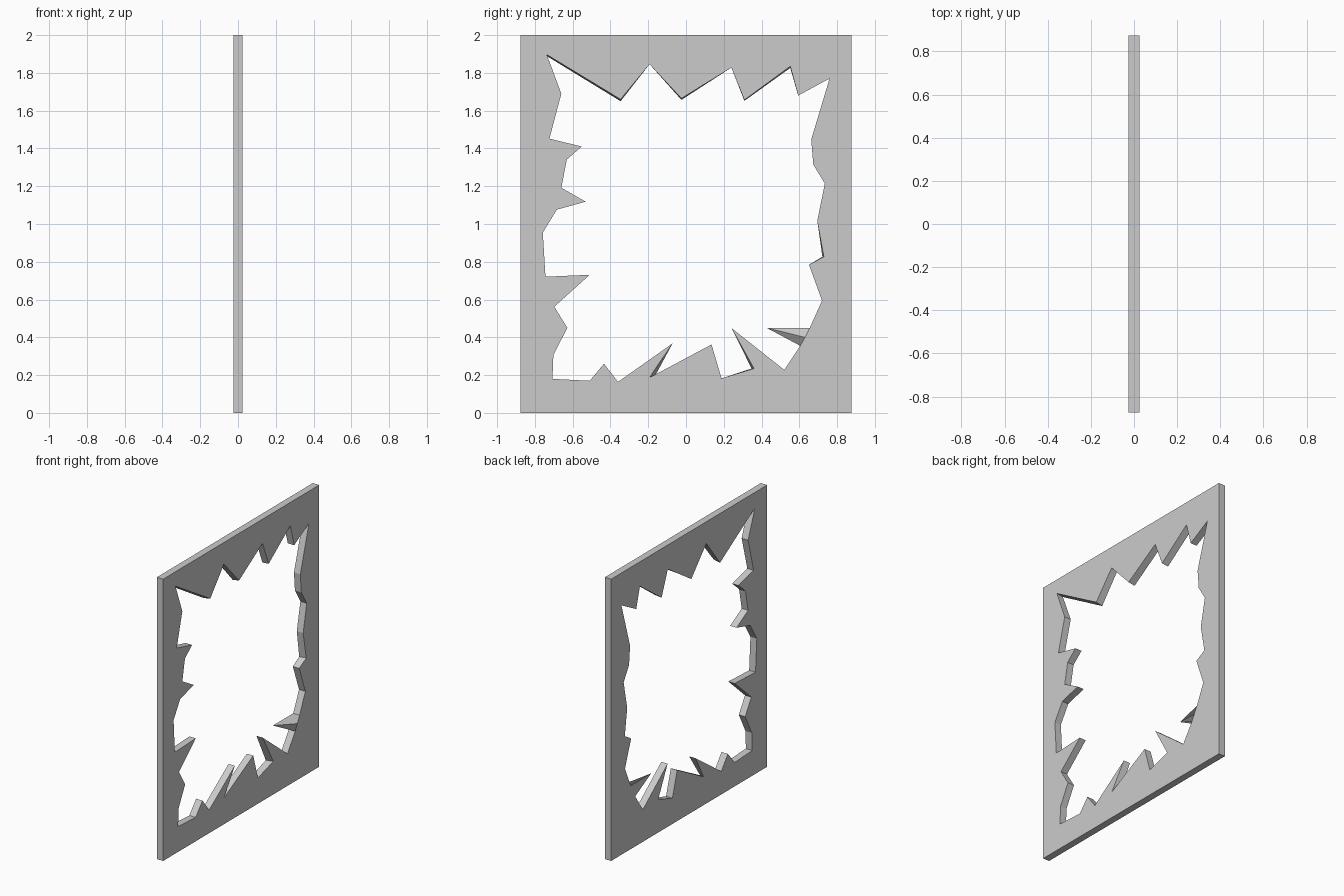
import bpy, bmesh

if "Cube" in bpy.data.objects:
    bpy.data.objects.remove(bpy.data.objects["Cube"])

T, W, H = 0.025, 0.875, 2.0   # half thickness, half width, height

# jagged opening as (y, z), clockwise from the top left corner
HOLE = [
    # top
    (-.737, 1.897), (-.346, 1.66), (-.193, 1.846), (-.024, 1.665), (.24, 1.828),
    (.309, 1.657), (.552, 1.835), (.594, 1.68), (.76, 1.77),
    # right
    (.663, 1.447), (.674, 1.314), (.735, 1.214), (.695, 1.017), (.73, .827),
    (.651, .784), (.72, .594), (.655, .45), (.63, .40), (.605, .355),
    # bottom
    (.52, .228), (.242, .448), (.36, .235), (.188, .183), (.135, .362),
    (-.193, .187), (-.071, .368), (-.36, .164), (-.434, .26), (-.51, .17), (-.707, .18),
    # left
    (-.702, .307), (-.628, .45), (-.697, .562), (-.51, .731), (-.744, .721),
    (-.758, .954), (-.684, 1.076), (-.531, 1.118), (-.66, 1.192), (-.631, 1.341),
    (-.552, 1.41), (-.723, 1.452), (-.66, 1.69),
]

# points where the rear outline differs from the near one
REAR = {0: (-.737, 1.889), 1: (-.346, 1.65), 3: (-.024, 1.657), 5: (.309, 1.652),
        6: (.552, 1.826), 13: (.722, .827), 17: (.427, .45), 21: (.347, .235),
        24: (-.16, .203)}

OUTER = [(-W, H), (W, H), (W, 0), (-W, 0)]


def ring(bm, pts, x):
    """Closed loop of edges in the plane at x."""
    vs = [bm.verts.new((x, y, z)) for y, z in pts]
    es = [bm.edges.new((vs[i], vs[(i + 1) % len(vs)])) for i in range(len(vs))]
    return vs, es


def bridge(bm, a, b):
    """Wall of quads between two matching loops."""
    n = len(a)
    for i in range(n):
        j = (i + 1) % n
        bm.faces.new((a[i], a[j], b[j], b[i]))


bm = bmesh.new()
rear_hole = [REAR.get(i, p) for i, p in enumerate(HOLE)]
loops = []
for x, hole in ((T, HOLE), (-T, rear_hole)):
    ov, oe = ring(bm, OUTER, x)
    hv, he = ring(bm, hole, x)
    # flat face with the broken opening
    bmesh.ops.triangle_fill(bm, use_beauty=True, use_dissolve=False,
                            edges=oe + he, normal=(1, 0, 0))
    loops.append((ov, hv))

# outer rim and inner broken edge
bridge(bm, loops[0][0], loops[1][0])
bridge(bm, loops[0][1], loops[1][1])
bmesh.ops.recalc_face_normals(bm, faces=bm.faces[:])

mesh = bpy.data.meshes.new("broken_panel")
bm.to_mesh(mesh)
bm.free()
panel = bpy.data.objects.new("broken_panel", mesh)
bpy.context.collection.objects.link(panel)
